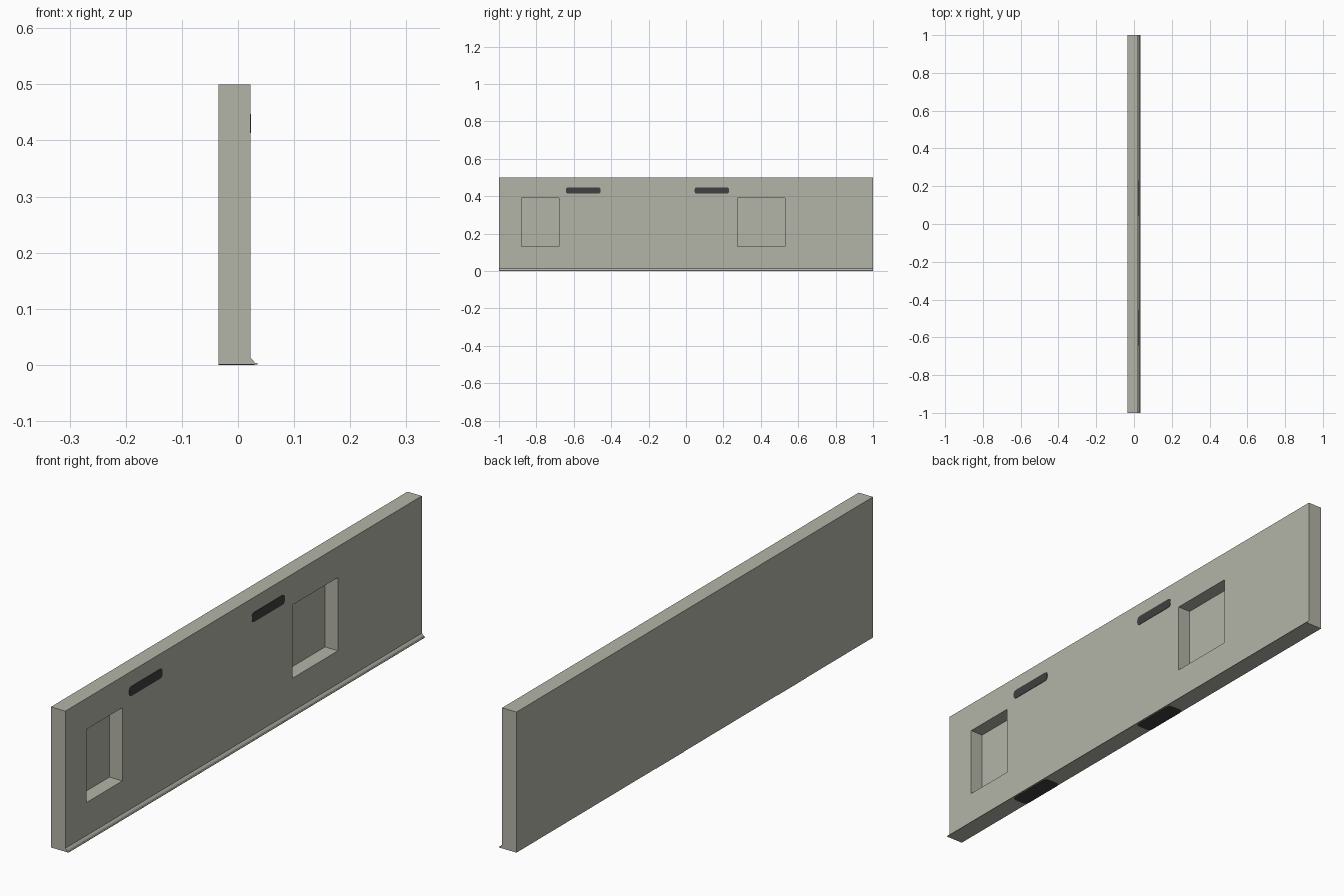
import bpy, bmesh, math
from mathutils import Vector

if "Cube" in bpy.data.objects:
    bpy.data.objects.remove(bpy.data.objects["Cube"])

BACK, FRONT, TOE = -0.0345, 0.022, 0.0345
BASE, TOP, DEPTH = 0.0008, 0.5, 0.051


def material(name, rgb):
    m = bpy.data.materials.new(name)
    m.diffuse_color = (*rgb, 1)
    m.use_nodes = True
    m.node_tree.nodes["Principled BSDF"].inputs["Base Color"].default_value = m.diffuse_color
    return m


wall_mat = material("warm_grey", (0.45, 0.455, 0.39))
dark_mat = material("charcoal", (0.05, 0.05, 0.05))


def finish(bm, name, mat):
    bmesh.ops.recalc_face_normals(bm, faces=bm.faces)
    me = bpy.data.meshes.new(name)
    bm.to_mesh(me)
    bm.free()
    me.materials.append(mat)
    ob = bpy.data.objects.new(name, me)
    bpy.context.collection.objects.link(ob)
    return ob


# Wall panel: front grid with two cells sunk into recesses, then sides and back
def wall_panel():
    ys = [-1, -0.88, -0.68, 0.275, 0.53, 1]
    zs = [BASE, 0.13, 0.39, TOP]
    bm = bmesh.new()
    v = [[bm.verts.new((FRONT, y, z)) for z in zs] for y in ys]
    cells = {}
    for i in range(len(ys) - 1):
        for j in range(len(zs) - 1):
            cells[i, j] = bm.faces.new((v[i][j], v[i + 1][j], v[i + 1][j + 1], v[i][j + 1]))
    rim = [e for e in bm.edges if e.is_boundary]
    ext = bmesh.ops.extrude_edge_only(bm, edges=rim)["geom"]
    for g in ext:
        if isinstance(g, bmesh.types.BMVert):
            g.co.x = BACK
    bmesh.ops.holes_fill(bm, edges=[g for g in ext if isinstance(g, bmesh.types.BMEdge)], sides=0)
    for key in ((1, 1), (3, 1)):
        old = list(cells[key].verts)
        low = [bm.verts.new(p.co - Vector((DEPTH, 0, 0))) for p in old]
        bm.faces.remove(cells[key])
        bm.faces.new(low)
        for k in range(4):
            n = (k + 1) % 4
            bm.faces.new((old[k], old[n], low[n], low[k]))
    bmesh.ops.dissolve_limit(bm, angle_limit=0.01, verts=bm.verts, edges=bm.edges)
    finish(bm, "wall_panel", wall_mat)


# Prism from a closed outline, swept along a vector
def prism(name, pts, sweep, mat):
    bm = bmesh.new()
    a = [bm.verts.new(p) for p in pts]
    b = [bm.verts.new(Vector(p) + Vector(sweep)) for p in pts]
    bm.faces.new(a)
    bm.faces.new(b[::-1])
    for k in range(len(a)):
        n = (k + 1) % len(a)
        bm.faces.new((a[k], a[n], b[n], b[k]))
    return finish(bm, name, mat)


# Rounded rectangle outline
def rounded(u0, u1, w0, w1, r, steps=4):
    out = []
    for c, (u, w) in enumerate(((u1 - r, w1 - r), (u0 + r, w1 - r), (u0 + r, w0 + r), (u1 - r, w0 + r))):
        for s in range(steps + 1):
            t = math.pi / 2 * (c + s / steps)
            out.append((u + r * math.cos(t), w + r * math.sin(t)))
    return out


wall_panel()

# Flared foot strip along the bottom
foot = [(FRONT, BASE), (TOE, BASE), (TOE, 0.003), (0.030, 0.0035), (0.026, 0.009), (FRONT, 0.013)]
prism("foot_strip", [(x, -1, z) for x, z in foot], (0, 2, 0), wall_mat)

# Slot plates on the face and matching pads underneath
for i, (y0, y1) in enumerate(((-0.642, -0.456), (0.046, 0.230)), 1):
    prism(f"slot_plate_{i}", [(FRONT, y, z) for y, z in rounded(y0, y1, 0.413, 0.447, 0.012)],
          (0.0015, 0, 0), dark_mat)
    prism(f"under_pad_{i}", [(x, y, 0) for x, y in rounded(BACK, 0.029, y0, y1, 0.014)],
          (0, 0, BASE), dark_mat)
